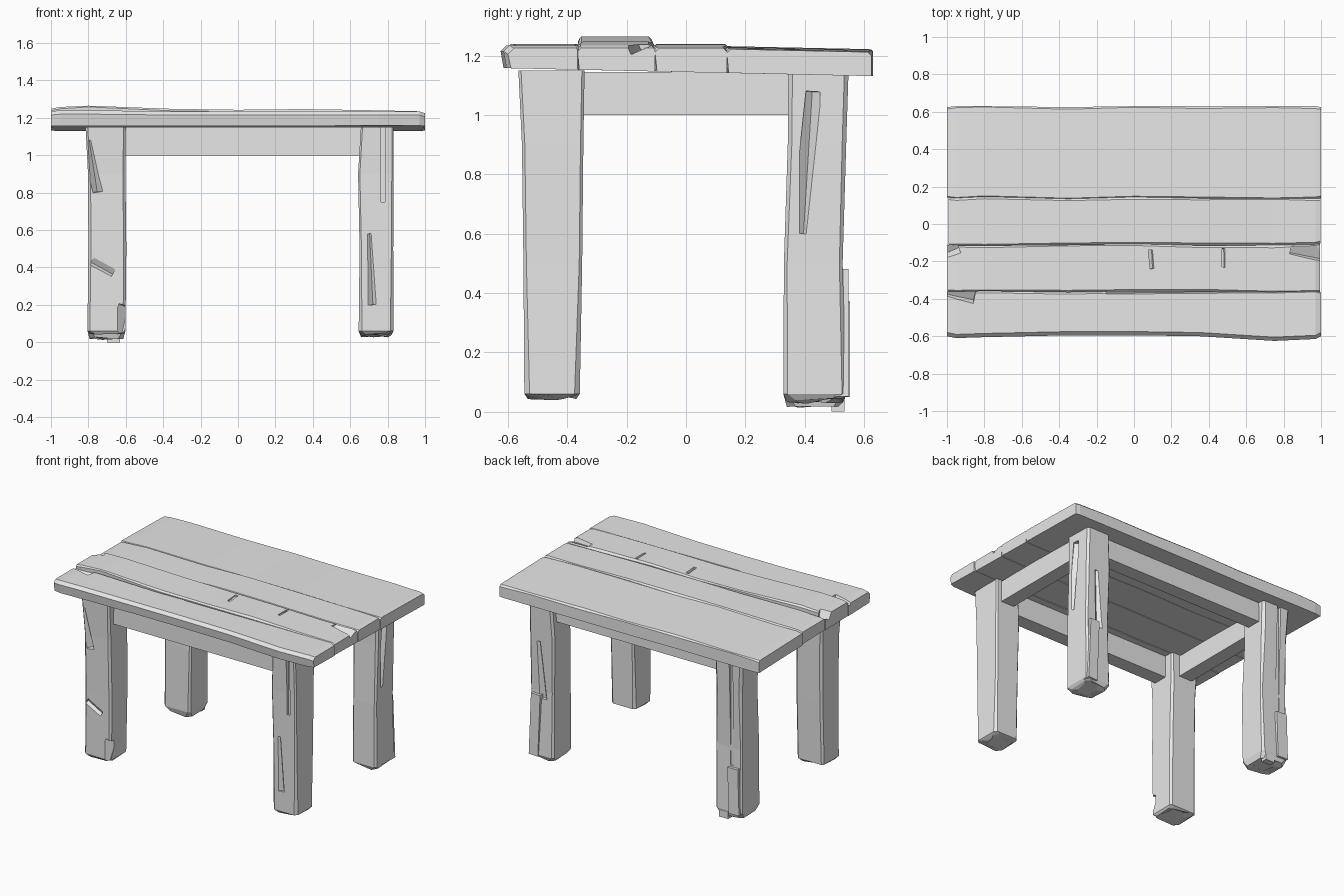
import bpy
import bmesh
import random
from mathutils import Vector, Euler

random.seed(7)
default = bpy.data.objects.get("Cube")
if default:
    bpy.data.objects.remove(default, do_unlink=True)

GREY = (0.8, 0.8, 0.8, 1)
wood = bpy.data.materials.new("plain grey wood")
wood.use_nodes = True
wood.diffuse_color = GREY
wood.node_tree.nodes["Principled BSDF"].inputs["Base Color"].default_value = GREY


def finish(name, bm):
    bmesh.ops.recalc_face_normals(bm, faces=bm.faces)
    mesh = bpy.data.meshes.new(name)
    bm.to_mesh(mesh)
    bm.free()
    mesh.materials.append(wood)
    obj = bpy.data.objects.new(name, mesh)
    bpy.context.collection.objects.link(obj)
    return obj


def loft(name, rings):
    """Skin equal-length rings of points and cap both ends."""
    bm = bmesh.new()
    loops = [[bm.verts.new(p) for p in ring] for ring in rings]
    for a, b in zip(loops, loops[1:]):
        for i in range(len(a)):
            j = (i + 1) % len(a)
            bm.faces.new((a[i], a[j], b[j], b[i]))
    bm.faces.new(loops[0])
    bm.faces.new(loops[-1])
    return finish(name, bm)


def box(name, lo, hi, rot=(0, 0, 0)):
    lo, hi = Vector(lo), Vector(hi)
    bm = bmesh.new()
    bmesh.ops.create_cube(bm, size=1)
    turn = Euler(rot).to_matrix()
    for v in bm.verts:
        v.co = turn @ (v.co * (hi - lo)) + (lo + hi) / 2
    return finish(name, bm)


def carve(obj, lo, hi, rot=(0, 0, 0)):
    """Cut a box-shaped chip out of a part."""
    cutter = box("chip_cutter", lo, hi, rot)
    mod = obj.modifiers.new("chip", 'BOOLEAN')
    mod.operation = 'DIFFERENCE'
    mod.solver = 'EXACT'
    mod.object = cutter
    bpy.context.view_layer.objects.active = obj
    bpy.ops.object.modifier_apply(modifier=mod.name)
    bpy.data.objects.remove(cutter, do_unlink=True)


# Table top: four warped planks that share their wavy seams
STATIONS = [-1, -0.95, -0.8, -0.35, 0, 0.35, 0.75, 0.97, 1]
FRONT = [-0.6, -0.61, -0.605, -0.595, -0.595, -0.6, -0.625, -0.615, -0.6]
BACK = [0.625, 0.63, 0.63, 0.625, 0.63, 0.63, 0.63, 0.63, 0.625]
SEAMS = [FRONT]
for y in (-0.36, -0.11, 0.14):
    SEAMS.append([y + random.uniform(-0.006, 0.006) for x in STATIONS])
SEAMS.append(BACK)
TOPS = [
    [1.235, 1.24, 1.24, 1.235, 1.235, 1.235, 1.235, 1.235, 1.225],
    [1.25, 1.258, 1.265, 1.248, 1.243, 1.247, 1.24, 1.235, 1.225],
    [1.225, 1.23, 1.235, 1.235, 1.24, 1.238, 1.232, 1.23, 1.225],
    [1.225, 1.228, 1.23, 1.232, 1.23, 1.23, 1.228, 1.225, 1.222],
]


def underside(y):
    return 1.158 - 0.027 * (y + 0.62) / 1.25


planks = []
for n, tops in enumerate(TOPS):
    rings = []
    for k, x in enumerate(STATIONS):
        y0, y1, z = SEAMS[n][k], SEAMS[n + 1][k], tops[k]
        c0 = 0.02 if n == 0 else random.uniform(0.003, 0.014)
        c1 = random.uniform(0.003, 0.014)
        drop = 0.01 if n == 3 else 0
        end = x * (1 - random.uniform(0, 0.012)) if abs(x) == 1 and n in (1, 2) else x
        rings.append([(end, y0 + c0 / 2, underside(y0)), (end, y1, underside(y1)),
                      (end, y1, z - c1 - drop), (end, y1 - c1, z - drop),
                      (end, y0 + c0, z), (end, y0, z - c0)])
    planks.append(loft("top_plank_%d" % (n + 1), rings))

# Cracks and chipped ends in the planks
carve(planks[1], (0.085, -0.24, 1.225), (0.105, -0.14, 1.28), (0.1, 0.3, 0.08))
carve(planks[1], (0.475, -0.23, 1.23), (0.49, -0.13, 1.29), (-0.1, 0.3, 0))
carve(planks[1], (-1.03, -0.17, 1.22), (-0.94, -0.09, 1.3), (0.5, 0, 0.4))
carve(planks[1], (0.84, -0.19, 1.225), (1.04, -0.1, 1.29), (0.4, 0.1, -0.2))
carve(planks[0], (-1.05, -0.40, 1.225), (-0.85, -0.34, 1.27), (0.5, 0.1, -0.2))
carve(planks[0], (-0.15, -0.374, 1.222), (0.5, -0.355, 1.26), (0.4, 0, 0.01))


# Legs: chamfered posts, tapered and ending in splintered feet
def post_ring(x0, x1, y0, y1, z, c, rough=0.0):
    pts = [(x0 + c, y0), (x1 - c, y0), (x1, y0 + c), (x1, y1 - c),
           (x1 - c, y1), (x0 + c, y1), (x0, y1 - c), (x0, y0 + c)]
    return [(x, y, z + random.uniform(-rough, rough)) for x, y in pts]


def leg(name, levels, foot):
    rings = []
    for z, x0, x1, y0, y1 in levels:
        rings.append(post_ring(x0, x1, y0, y1, z, random.uniform(0.008, 0.02)))
    z, x0, x1, y0, y1 = levels[-1]
    rings.append(post_ring(x0 + .012, x1 - .012, y0 + .012, y1 - .012, foot + 0.012, 0.03, 0.01))
    rings.append(post_ring(x0 + .05, x1 - .03, y0 + .05, y1 - .04, foot + 0.012, 0.03, 0.012))
    return loft(name, rings)


LEFT_X = [(1.15, -0.815, -0.6), (0.9, -0.802, -0.602), (0.5, -0.8, -0.597), (0.06, -0.805, -0.602)]
RIGHT_X = [(1.15, 0.657, 0.832), (0.9, 0.642, 0.832), (0.5, 0.65, 0.83), (0.06, 0.645, 0.832)]
FRONT_Y = [(-0.565, -0.342), (-0.553, -0.346), (-0.548, -0.35), (-0.545, -0.358)]
BACK_Y = [(0.345, 0.548), (0.343, 0.54), (0.33, 0.528), (0.328, 0.54)]


def levels(xs, ys):
    return [x + y for x, y in zip(xs, ys)]


front_right = leg("front_leg_right", levels(LEFT_X, FRONT_Y), 0.04)
front_left = leg("front_leg_left", levels(RIGHT_X, FRONT_Y), 0.035)
back_right = leg("back_leg_right", levels(LEFT_X, BACK_Y), 0.01)
back_left = leg("back_leg_left", levels(RIGHT_X, BACK_Y), 0.025)

# Splits and chips in the legs
carve(front_left, (0.765, -0.6, 0.75), (0.787, -0.535, 1.2))
carve(front_left, (0.69, -0.58, 0.2), (0.73, -0.54, 0.58), (0, -0.06, 0.7))
carve(front_right, (-0.79, -0.6, 0.8), (-0.75, -0.54, 1.08), (0, -0.2, 0.7))
carve(front_right, (-0.79, -0.575, 0.38), (-0.66, -0.535, 0.42), (0.6, 0.5, 0))
carve(front_right, (-0.65, -0.59, 0.02), (-0.58, -0.53, 0.2), (0, 0.3, 0.7))
carve(back_left, (0.815, 0.39, 0.6), (0.86, 0.43, 1.08), (-0.08, 0, 0.7))
carve(back_left, (0.72, 0.52, 0.45), (0.76, 0.57, 0.85), (0, 0.1, 0.7))
carve(back_right, (-0.74, 0.525, 0.38), (-0.715, 0.57, 1.2))

# Loose splinters standing proud of the legs
box("splinter_back_right", (-0.79, 0.51, 0.05), (-0.71, 0.552, 0.37), (0, 0.03, 0))
box("splinter_back_left", (0.75, 0.5, 0.05), (0.82, 0.548, 0.48), (0, -0.04, 0))
box("splinter_foot", (-0.70, 0.49, 0.0), (-0.63, 0.535, 0.06))

# Aprons joining the legs under the top
for side, y in (("front", -0.46), ("back", 0.45)):
    box("apron_" + side, (-0.68, y - 0.05, 1.0), (0.72, y + 0.05, 1.15))
for side, x in (("right", -0.71), ("left", 0.745)):
    box("apron_" + side, (x - 0.05, -0.44, 1.0), (x + 0.05, 0.43, 1.145))
